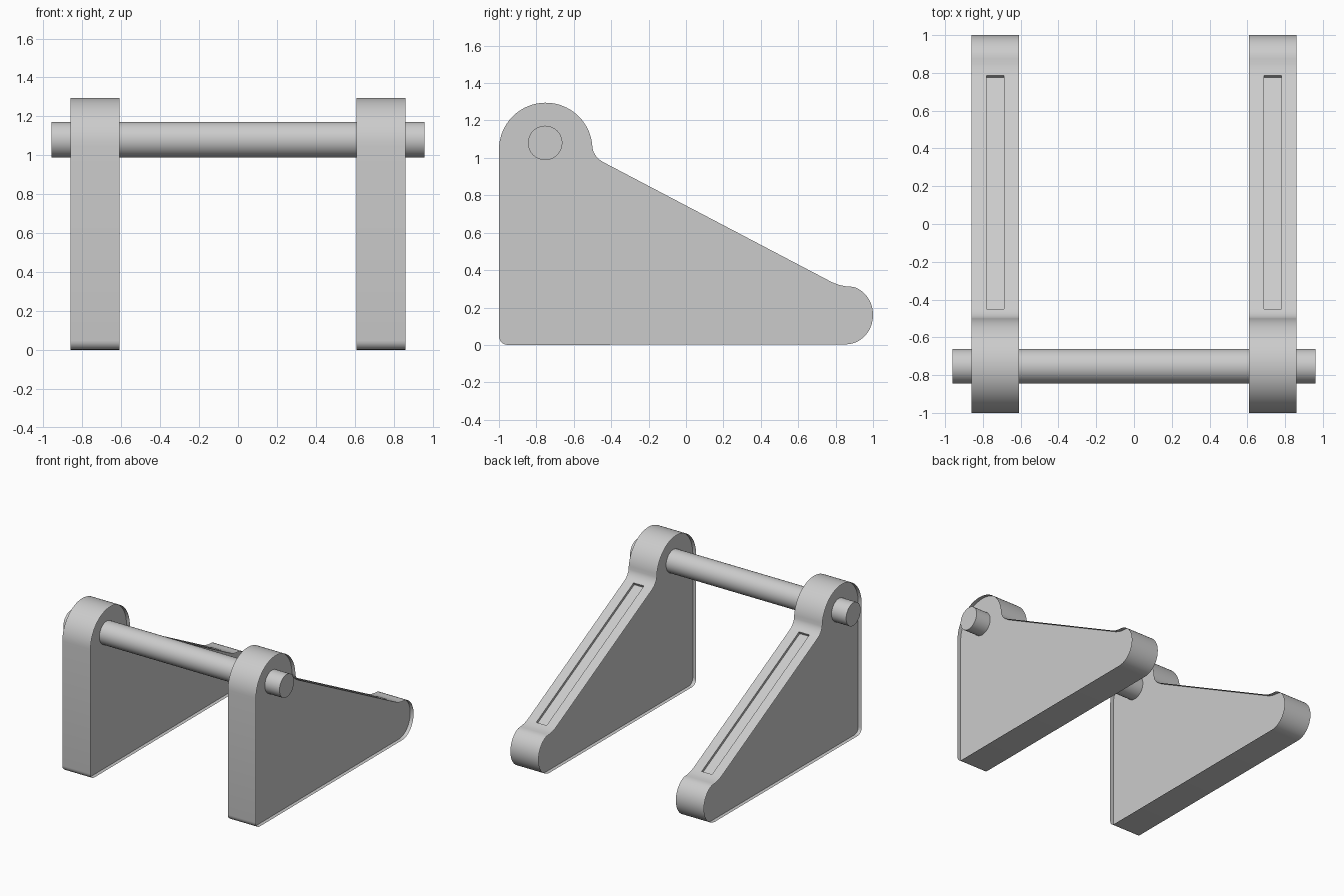
import bpy, bmesh
from math import sin, cos, pi, atan, sqrt
from mathutils import Matrix

if "Cube" in bpy.data.objects:
    bpy.data.objects.remove(bpy.data.objects["Cube"])

HALF, RIM, RECESS = 0.125, 0.045, 0.03   # bracket half width, rim width, panel depth
SLOPE = 0.525                            # fall of the sloping edge


def arc(cy, cz, ry, rz, a0, a1, n):
    return [(cy + ry * cos(a0 + (a1 - a0) * i / n), cz + rz * sin(a0 + (a1 - a0) * i / n))
            for i in range(n + 1)]


def finish(bm, name):
    mesh = bpy.data.meshes.new(name)
    bm.to_mesh(mesh)
    bm.free()
    obj = bpy.data.objects.new(name, mesh)
    bpy.context.collection.objects.link(obj)
    return obj


def smooth(obj):
    bpy.ops.object.select_all(action='DESELECT')
    obj.select_set(True)
    bpy.context.view_layer.objects.active = obj
    bpy.ops.object.shade_smooth_by_angle(angle=0.6)


# Side outline in y, z, counter-clockwise
outline = (
    arc(-0.953, 0.047, 0.047, 0.047, pi, 1.5 * pi, 6)            # front bottom corner
    + arc(0.855, 0.16, 0.145, 0.157, -pi / 2, 0.4 * pi, 20)      # rounded toe
    + [(0.875, 0.312), (0.85, 0.314), (0.82, 0.32), (0.78, 0.3355)]
    + [(-0.44, 0.976), (-0.465, 0.992), (-0.483, 1.012), (-0.495, 1.033)]
    + arc(-0.75, 1.045, 0.25, 0.25, 0.03, pi, 32)                # rod eye
)


def bracket(name, x):
    bm = bmesh.new()
    rings = [[bm.verts.new((x + s * HALF, y, z)) for y, z in outline] for s in (-1, 1)]
    lo, hi = rings
    n = len(outline)
    for i in range(n):
        j = (i + 1) % n
        bm.faces.new((lo[i], lo[j], hi[j], hi[i]))
    caps = [bm.faces.new(lo[::-1]), bm.faces.new(hi)]
    # rim, then sunken side panels
    bmesh.ops.inset_individual(bm, faces=caps, thickness=RIM, use_even_offset=True)
    bmesh.ops.inset_individual(bm, faces=caps, thickness=0, depth=-RECESS)
    bmesh.ops.recalc_face_normals(bm, faces=bm.faces)
    obj = finish(bm, name)

    # shallow slot along the sloping edge
    bm = bmesh.new()
    mid_y = 0.1675
    place = (Matrix.Translation((x, mid_y, 0.745 - SLOPE * mid_y))
             @ Matrix.Rotation(-atan(SLOPE), 4, 'X')
             @ Matrix.Diagonal((0.092, 1.235 * sqrt(1 + SLOPE ** 2), 0.04, 1)))
    bmesh.ops.create_cube(bm, size=1, matrix=place)
    cutter = finish(bm, "slot_cutter")
    cutter.hide_render = True
    mod = obj.modifiers.new("slot", 'BOOLEAN')
    mod.operation, mod.solver, mod.object = 'DIFFERENCE', 'EXACT', cutter
    bpy.context.view_layer.objects.active = obj
    bpy.ops.object.modifier_apply(modifier=mod.name)
    bpy.data.objects.remove(cutter)
    smooth(obj)


bracket("left_bracket", -0.735)
bracket("right_bracket", 0.735)

# Cross rod through both eyes
bm = bmesh.new()
bmesh.ops.create_cone(bm, cap_ends=True, segments=48, radius1=0.092, radius2=0.092, depth=1.92,
                      matrix=Matrix.Translation((0, -0.753, 1.08)) @ Matrix.Rotation(pi / 2, 4, 'Y'))
smooth(finish(bm, "cross_rod"))
